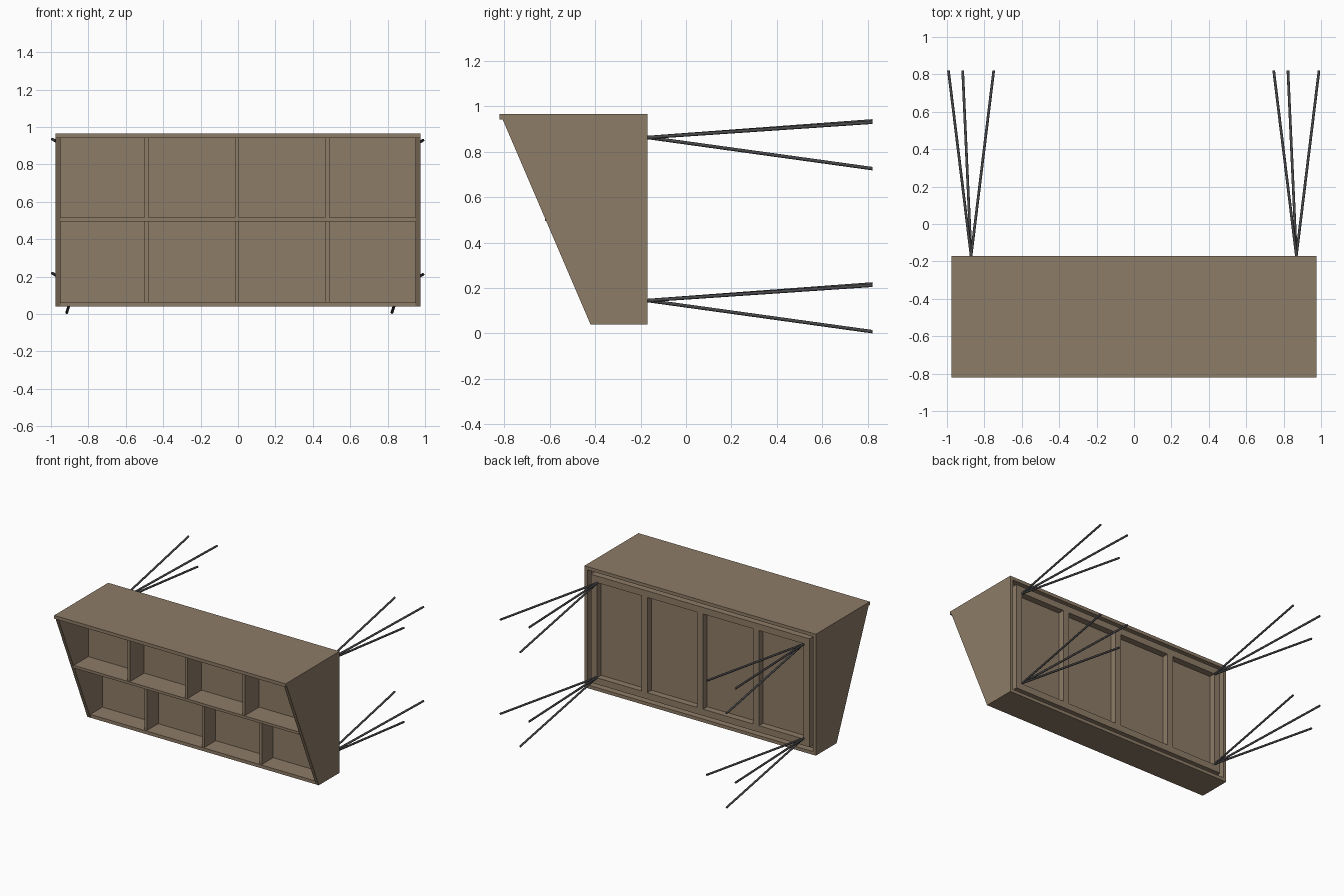
import bpy, bmesh
from mathutils import Vector

if "Cube" in bpy.data.objects:
    bpy.data.objects.remove(bpy.data.objects["Cube"])


def material(name, rgb):
    m = bpy.data.materials.new(name)
    m.diffuse_color = (*rgb, 1)
    m.use_nodes = True
    m.node_tree.nodes["Principled BSDF"].inputs["Base Color"].default_value = m.diffuse_color
    return m


WOOD = material("wood", (0.27, 0.20, 0.135))
METAL = material("dark_metal", (0.065, 0.065, 0.07))


def finish(name, bm, mat):
    bmesh.ops.recalc_face_normals(bm, faces=bm.faces)
    me = bpy.data.meshes.new(name)
    bm.to_mesh(me)
    bm.free()
    me.materials.append(mat)
    ob = bpy.data.objects.new(name, me)
    bpy.context.collection.objects.link(ob)
    return ob


def box(name, x, y, z):
    bm = bmesh.new()
    bmesh.ops.create_cube(bm, size=1)
    for v in bm.verts:
        v.co = Vector([(r[0] + r[1]) / 2 + c * (r[1] - r[0])
                       for r, c in zip((x, y, z), v.co)])
    return finish(name, bm, WOOD)


def side_panel(name, x0, x1):
    profile = [(-0.17, 0.04), (-0.42, 0.04), (-0.815, 0.962), (-0.17, 0.962)]
    bm = bmesh.new()
    face = bm.faces.new([bm.verts.new((x0, y, z)) for y, z in profile])
    ext = bmesh.ops.extrude_face_region(bm, geom=[face])
    verts = [g for g in ext["geom"] if isinstance(g, bmesh.types.BMVert)]
    bmesh.ops.translate(bm, verts=verts, vec=(x1 - x0, 0, 0))
    return finish(name, bm, WOOD)


def rod(name, a, b, radius=0.0075):
    a, b = Vector(a), Vector(b)
    bm = bmesh.new()
    bmesh.ops.create_cone(bm, cap_ends=True, segments=10, radius1=radius,
                          radius2=radius, depth=(b - a).length)
    rot = (b - a).to_track_quat('Z', 'Y')
    for v in bm.verts:
        v.co = rot @ v.co + (a + b) / 2
    ob = finish(name, bm, METAL)
    for f in ob.data.polygons:
        f.use_smooth = len(f.vertices) == 4
    return ob


# Outer shell with slanted sides
side_panel("left_side", -0.975, -0.95)
side_panel("right_side", 0.95, 0.975)
box("top_panel", (-0.975, 0.975), (-0.82, -0.17), (0.94, 0.965))
box("bottom_panel", (-0.975, 0.975), (-0.42, -0.17), (0.04, 0.065))

# Shelf and the stepped compartment backs
box("middle_shelf", (-0.95, 0.95), (-0.62, -0.24), (0.495, 0.515))
box("upper_back", (-0.95, 0.95), (-0.445, -0.425), (0.515, 0.94))
box("lower_back", (-0.95, 0.95), (-0.275, -0.255), (0.065, 0.495))
box("rear_panel", (-0.95, 0.95), (-0.24, -0.22), (0.065, 0.94))

# Upright dividers, the lower row set further back
for i, x in enumerate((-0.49, -0.006, 0.478)):
    xr = (x - 0.011, x + 0.011)
    box(f"upper_divider_{i}", xr, (-0.615, -0.44), (0.515, 0.94))
    box(f"lower_divider_{i}", xr, (-0.41, -0.27), (0.065, 0.495))

# Batten frame on the back, separated from the shell by a groove
for i, x in enumerate((-0.895, -0.47, 0, 0.47, 0.895)):
    box(f"rear_batten_{i}", (x - 0.025, x + 0.025), (-0.22, -0.17), (0.14, 0.865))
for name, z in (("lower_rear_rail", 0.09), ("upper_rear_rail", 0.865)):
    box(name, (-0.92, 0.92), (-0.22, -0.17), (z, z + 0.05))

# Four splayed clusters of three rods
SPLAY = ((-0.121, 0.073), (-0.045, -0.137), (0.121, 0.067))
for side, x in (("left", -0.871), ("right", 0.868)):
    for level, z in (("lower", 0.145), ("upper", 0.862)):
        for i, (dx, dz) in enumerate(SPLAY):
            rod(f"{level}_{side}_rod_{i}", (x, -0.17, z), (x + dx, 0.82, z + dz))
